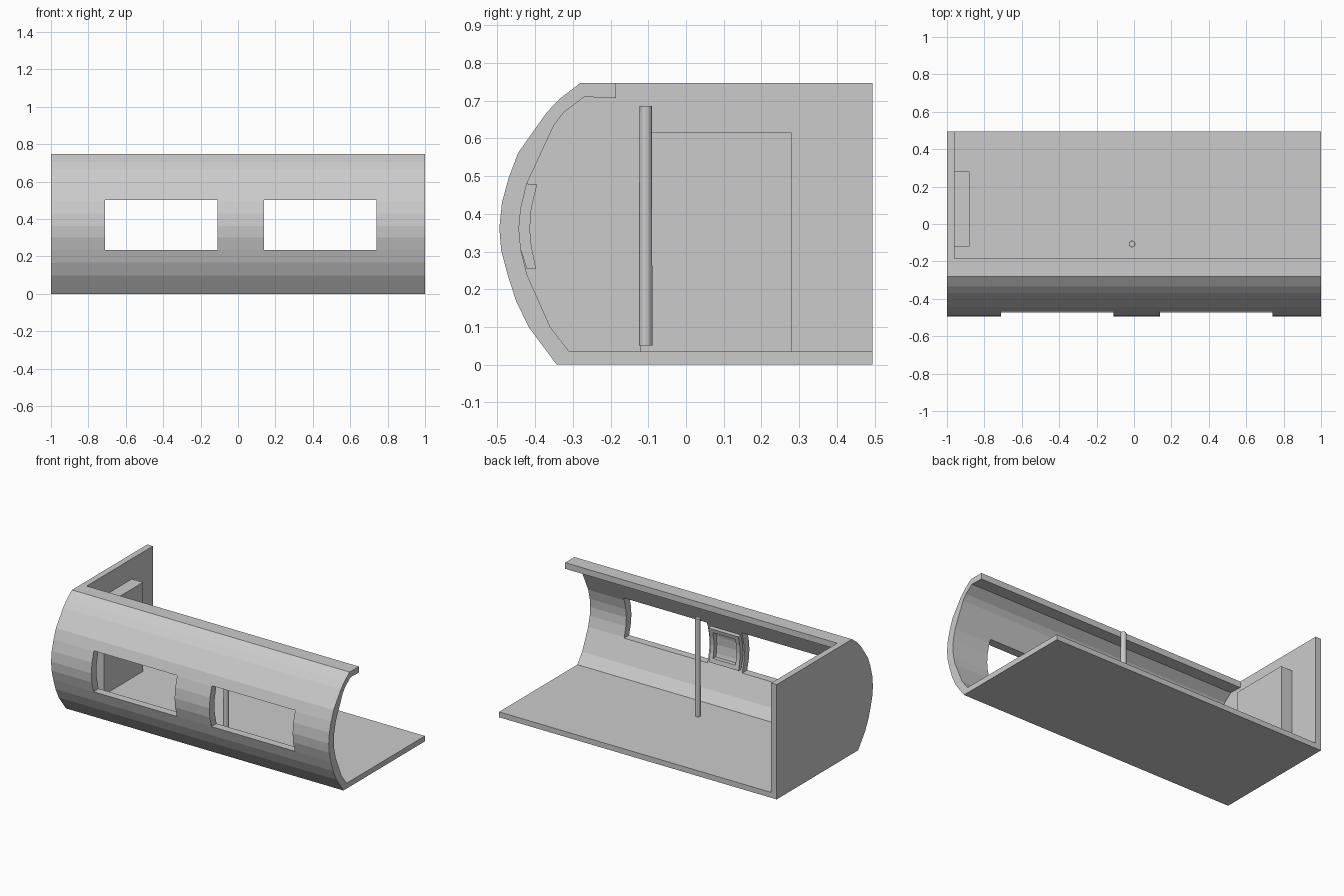
import bpy, bmesh

if "Cube" in bpy.data.objects:
    bpy.data.objects.remove(bpy.data.objects["Cube"])

OUTER = [(-0.343, 0), (-0.416, 0.098), (-0.45, 0.167), (-0.472, 0.235), (-0.49, 0.302),
         (-0.495, 0.363), (-0.488, 0.43), (-0.47, 0.496), (-0.445, 0.562), (-0.37, 0.668),
         (-0.335, 0.705), (-0.28, 0.747)]
INNER = [(-0.31, 0.035), (-0.36, 0.1), (-0.422, 0.24), (-0.438, 0.305), (-0.443, 0.36),
         (-0.438, 0.415), (-0.422, 0.48), (-0.35, 0.635), (-0.325, 0.668), (-0.27, 0.71)]


def prism(name, profile, x0, x1):
    """Extrude a (y, z) profile along x."""
    bm = bmesh.new()
    face = bm.faces.new([bm.verts.new((x0, y, z)) for y, z in profile])
    ext = bmesh.ops.extrude_face_region(bm, geom=[face])
    verts = [v for v in ext["geom"] if isinstance(v, bmesh.types.BMVert)]
    bmesh.ops.translate(bm, verts=verts, vec=(x1 - x0, 0, 0))
    if not any(len(e.link_faces) == 2 for e in face.edges) or \
            any(len(e.link_faces) < 2 for e in bm.edges):
        bm.faces.new(face.verts)
    bmesh.ops.recalc_face_normals(bm, faces=bm.faces[:])
    mesh = bpy.data.meshes.new(name)
    bm.to_mesh(mesh)
    bm.free()
    obj = bpy.data.objects.new(name, mesh)
    bpy.context.collection.objects.link(obj)
    return obj


def box(name, x0, x1, y0, y1, z0, z1):
    return prism(name, [(y0, z0), (y1, z0), (y1, z1), (y0, z1)], x0, x1)


def cut(target, cutter):
    """Subtract the cutter and remove it."""
    mod = target.modifiers.new("cut", 'BOOLEAN')
    mod.operation = 'DIFFERENCE'
    mod.solver = 'EXACT'
    mod.object = cutter
    bpy.context.view_layer.objects.active = target
    bpy.ops.object.modifier_apply(modifier=mod.name)
    bpy.data.objects.remove(cutter)


# Shell: solid outline, hollowed to leave floor, curved side and end wall
shell = prism("carriage_shell", [(0.495, 0)] + OUTER + [(0.495, 0.747)], -1, 1)
cut(shell, prism("hollow", INNER + [(-0.185, 0.707), (-0.185, 1), (1, 1), (1, 0.035)],
                 -0.96, 1.5))

# Window openings
for x0, x1 in ((-0.71, -0.11), (0.14, 0.74)):
    cut(shell, box("window_cutter", x0, x1, -0.8, -0.3, 0.235, 0.5))

# Door panel on the end wall
box("end_door", -0.96, -0.88, -0.12, 0.28, 0.034, 0.615)

# Curved picture frame on the pillar between the windows
back = [(-0.423, 0.255), (-0.441, 0.315), (-0.446, 0.36), (-0.441, 0.415), (-0.423, 0.48)]
front = [(-0.395, 0.478), (-0.41, 0.415), (-0.414, 0.36), (-0.41, 0.315), (-0.398, 0.255)]
frame = prism("wall_frame", back + front, -0.1, 0.115)
cut(frame, box("frame_cutter", -0.073, 0.088, -0.6, -0.3, 0.283, 0.452))

# Hand pole
bpy.ops.mesh.primitive_cone_add(vertices=12, radius1=0.018, radius2=0.0165,
                                depth=0.635, location=(-0.01, -0.107, 0.3685))
pole = bpy.context.object
pole.name = "hand_pole"
